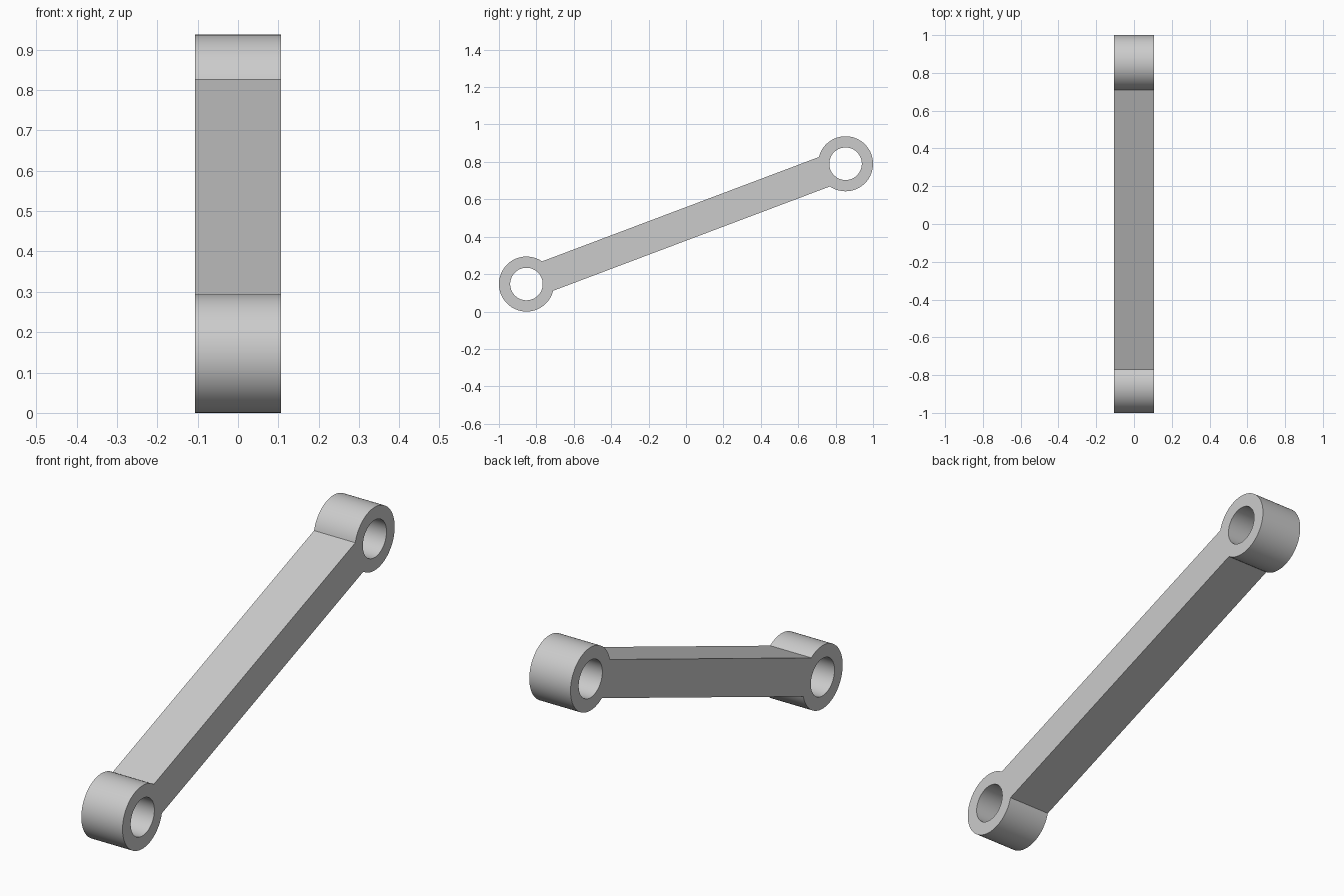
import bpy, bmesh
from math import sin, cos, asin, atan2, pi
from mathutils import Matrix

if "Cube" in bpy.data.objects:
    bpy.data.objects.remove(bpy.data.objects["Cube"])

CY, CZ = 0.853, 0.3215       # eye centres, relative to the middle of the link
R, HOLE = 0.147, 0.087       # eye outer and hole radius
BAR, THICK = 0.084, 0.106    # half width of the bar, half thickness in x
MID_Z = CZ + R


def arc(cx, cy, r, start, end, n):
    return [(cx + r * cos(start + (end - start) * i / n),
             cy + r * sin(start + (end - start) * i / n)) for i in range(n + 1)]


# Outline: two eye arcs joined by the straight edges of the bar
tilt, gap = atan2(CZ, CY), asin(BAR / R)
upper = arc(CY, CZ, R, tilt - pi + gap, tilt + pi - gap, 80)
lower = [(-x, -y) for x, y in upper]
holes = [arc(s * CY, s * CZ, HOLE, 0, 2 * pi, 64)[:-1] for s in (1, -1)]

# Filled flat profile with holes, extruded
curve = bpy.data.curves.new("link_arm", 'CURVE')
curve.dimensions = '2D'
curve.fill_mode = 'BOTH'
curve.extrude = THICK
for loop in [upper + lower] + holes:
    spline = curve.splines.new('POLY')
    spline.points.add(len(loop) - 1)
    for p, (x, y) in zip(spline.points, loop):
        p.co = (x, y, 0, 1)
    spline.use_cyclic_u = True
link = bpy.data.objects.new("link_arm", curve)
bpy.context.collection.objects.link(link)
bpy.context.view_layer.objects.active = link
link.select_set(True)
bpy.ops.object.convert(target='MESH')
link = bpy.context.object

# Stand the profile up in the y-z plane and weld the caps to the walls
bm = bmesh.new()
bm.from_mesh(link.data)
bm.transform(Matrix(((0, 0, 1, 0), (1, 0, 0, 0), (0, 1, 0, MID_Z), (0, 0, 0, 1))))
bmesh.ops.remove_doubles(bm, verts=bm.verts, dist=0.0001)
bmesh.ops.recalc_face_normals(bm, faces=bm.faces)
bm.to_mesh(link.data)
bm.free()
bpy.ops.object.shade_smooth_by_angle()
